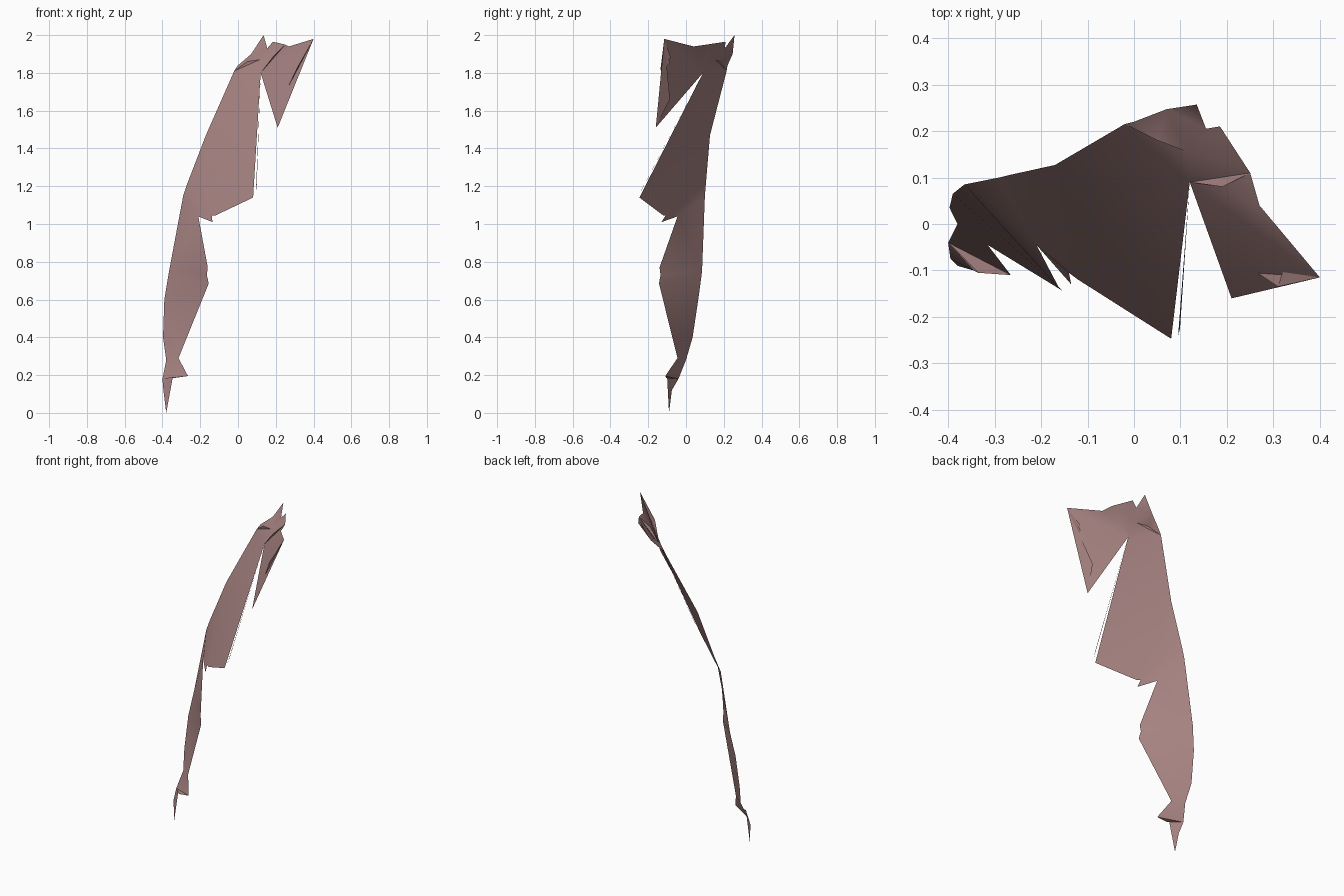
import bpy
import bmesh
import math
from mathutils import Vector

default_cube = bpy.data.objects.get("Cube")
if default_cube:
    bpy.data.objects.remove(default_cube, do_unlink=True)


def make_material(name, colour):
    material = bpy.data.materials.new(name)
    material.use_nodes = True
    material.diffuse_color = colour
    shader = material.node_tree.nodes["Principled BSDF"]
    shader.inputs["Base Color"].default_value = colour
    shader.inputs["Roughness"].default_value = 0.9
    return material


def add_triangle(mesh, corners):
    """Add one triangle unless two of its corners coincide."""
    a, b, c = (Vector(corner) for corner in corners)
    if (b - a).cross(c - a).length > 1e-7:
        mesh.faces.new([mesh.verts.new(point) for point in (a, b, c)])


def loft(mesh, first_edge, second_edge):
    """Stitch two border lines together, always along the shorter diagonal."""
    i = j = 0
    last_i, last_j = len(first_edge) - 1, len(second_edge) - 1
    while i < last_i or j < last_j:
        here, there = Vector(first_edge[i]), Vector(second_edge[j])
        step_first = j == last_j
        if i < last_i and j < last_j:
            ahead_first = (Vector(first_edge[i + 1]) - there).length
            ahead_second = (Vector(second_edge[j + 1]) - here).length
            step_first = ahead_first < ahead_second
        if step_first:
            add_triangle(mesh, (here, first_edge[i + 1], there))
            i += 1
        else:
            add_triangle(mesh, (here, second_edge[j + 1], there))
            j += 1


def finish(mesh, name, material):
    """Weld the stitched strips and turn them into a shaded object."""
    bmesh.ops.remove_doubles(mesh, verts=mesh.verts, dist=0.001)
    bmesh.ops.recalc_face_normals(mesh, faces=mesh.faces)
    data = bpy.data.meshes.new(name)
    mesh.to_mesh(data)
    mesh.free()
    data.materials.append(material)
    thing = bpy.data.objects.new(name, data)
    bpy.context.collection.objects.link(thing)
    bpy.ops.object.select_all(action="DESELECT")
    thing.select_set(True)
    bpy.context.view_layer.objects.active = thing
    bpy.ops.object.shade_smooth_by_angle(angle=math.radians(30))
    return thing


cloth_colour = make_material("dusty rose cloth", (0.38, 0.225, 0.22, 1))

# Corners shared by neighbouring strips
shoulder = (0, .22, 1.84)
crest_end = (.155, .205, 1.93)
fold_left = (.05, .18, 1.86)
fold_right = (.115, .155, 1.87)
split = (.12, .09, 1.8)
hip = (-.27, .105, 1.21)
inner_notch = (-.21, -.045, 1.04)
ankle_outer = (-.38, 0, .28)
ankle_inner = (-.315, -.045, .29)
bottom_tip = (-.38, -.09, 0)
flap_ridge = (.19, .08, 1.89)
flap_corner = (.25, .11, 1.95)
flap_tip = (.4, -.115, 1.98)
flap_notch = (.335, -.08, 1.88)

cloth = bmesh.new()

# Peaked crest along the top
loft(cloth,
     [shoulder, (.07, .247, 1.9), (.135, .257, 2), crest_end],
     [shoulder, fold_left, fold_right, crest_end])

# Broad hanging panel with a torn lower hem
loft(cloth,
     [shoulder, (-.02, .215, 1.81), (-.17, .127, 1.47), hip, inner_notch],
     [fold_left, fold_right, split, (.08, -.247, 1.14), (-.12, -.12, 1.045),
      (-.14, -.105, 1.05), (-.135, -.13, 1.01), inner_notch])

# Narrow tail
loft(cloth,
     [hip, (-.29, .1, 1.15), (-.365, .085, .75), (-.39, .065, .6),
      (-.397, .035, .4), ankle_outer],
     [inner_notch, (-.16, -.14, .77), (-.165, -.135, .73),
      (-.155, -.143, .685), ankle_inner])

# Pointed end with a side spur
loft(cloth,
     [ankle_outer, (-.4, -.04, .18), (-.395, -.075, .12), bottom_tip],
     [ankle_inner, (-.265, -.11, .195), (-.335, -.105, .185),
      (-.345, -.1, .19), bottom_tip])

# Top of the folded flap
loft(cloth,
     [crest_end, (.185, .21, 1.965), flap_corner],
     [fold_right, split, flap_ridge, flap_corner])

# Ragged side of the flap
loft(cloth,
     [flap_ridge, flap_corner, (.27, .04, 1.94), flap_tip],
     [split, (.21, -.16, 1.51), (.235, -.085, 1.66), (.31, -.135, 1.82),
      (.325, -.085, 1.85), (.335, -.11, 1.86), flap_notch, flap_tip])

finish(cloth, "torn_cloth", cloth_colour)

# Loose thread hanging beside the panel
thread = bmesh.new()
add_triangle(thread, (split, (.095, -.24, 1.17), (.099, -.225, 1.2)))
finish(thread, "loose_thread", cloth_colour)
